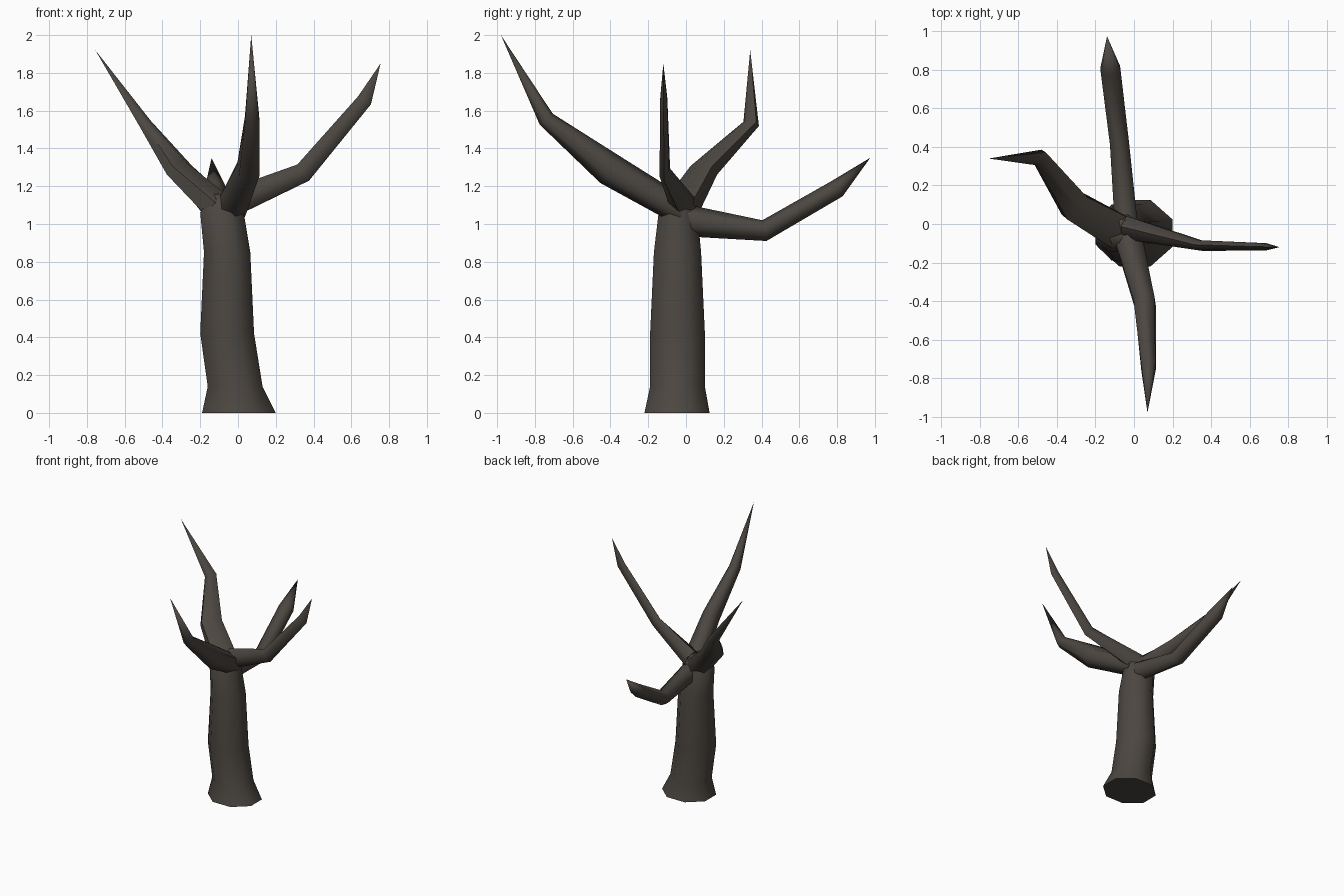
import bpy, bmesh, math
from mathutils import Vector

if "Cube" in bpy.data.objects:
    bpy.data.objects.remove(bpy.data.objects["Cube"])

bark = bpy.data.materials.new("dark_bark")
bark.diffuse_color = (0.072, 0.062, 0.052, 1)
bark.use_nodes = True
bark.node_tree.nodes["Principled BSDF"].inputs["Base Color"].default_value = bark.diffuse_color


def finish(name, bm):
    bmesh.ops.recalc_face_normals(bm, faces=bm.faces)
    mesh = bpy.data.meshes.new(name)
    bm.to_mesh(mesh)
    bm.free()
    mesh.materials.append(bark)
    obj = bpy.data.objects.new(name, mesh)
    bpy.context.collection.objects.link(obj)
    bpy.ops.object.select_all(action='DESELECT')
    obj.select_set(True)
    bpy.context.view_layer.objects.active = obj
    bpy.ops.object.shade_smooth_by_angle(angle=math.radians(65))
    return obj


def bridge(bm, a, b):
    n = len(a)
    for i in range(n):
        bm.faces.new((a[i], a[(i + 1) % n], b[(i + 1) % n], b[i]))


def trunk(name, sections, sides=8):
    """Stack of horizontal rings given as z, x min, x max, y min, y max."""
    bm = bmesh.new()
    rings = []
    grow = 1 / math.cos(math.pi / sides)
    for z, x0, x1, y0, y1 in sections:
        ring = []
        for i in range(sides):
            a = 2 * math.pi * (i + 0.5) / sides
            ring.append(bm.verts.new(((x0 + x1) / 2 + (x1 - x0) / 2 * grow * math.cos(a),
                                      (y0 + y1) / 2 + (y1 - y0) / 2 * grow * math.sin(a), z)))
        rings.append(ring)
    for a, b in zip(rings, rings[1:]):
        bridge(bm, a, b)
    bm.faces.new(rings[0])
    bm.faces.new(rings[-1])
    return finish(name, bm)


def branch(name, joints, tip, sides=6):
    """Bent tapering limb; joints are (centre, half width, half height)."""
    bm = bmesh.new()
    points = [Vector(j[0]) for j in joints] + [Vector(tip)]
    rings = []
    for i, (_, w, h) in enumerate(joints):
        ahead = (points[i + 1] - points[i]).normalized()
        behind = (points[i] - points[i - 1]).normalized() if i else ahead
        along = (ahead + behind).normalized()
        side = along.cross(Vector((0, 0, 1))).normalized()
        up = side.cross(along)
        ring = []
        for k in range(sides):
            a = math.pi / 2 + 2 * math.pi * k / sides
            ring.append(bm.verts.new(points[i] + side * (w * 1.15 * math.cos(a)) + up * (h * math.sin(a))))
        rings.append(ring)
    for a, b in zip(rings, rings[1:]):
        bridge(bm, a, b)
    bm.faces.new(rings[0])
    end = bm.verts.new(points[-1])
    for k in range(sides):
        bm.faces.new((rings[-1][k], rings[-1][(k + 1) % sides], end))
    return finish(name, bm)


# Trunk with flared foot and narrowing crown
trunk("trunk", [
    (0.00, -0.19, 0.20, -0.22, 0.125),
    (0.14, -0.16, 0.13, -0.19, 0.10),
    (0.42, -0.20, 0.085, -0.19, 0.10),
    (0.85, -0.18, 0.065, -0.17, 0.08),
    (1.06, -0.20, 0.03, -0.145, 0.06),
    (1.16, -0.14, 0.03, -0.10, 0.02),
])

# Four bare limbs
branch("front_branch", [((-0.04, -0.03, 1.07), 0.075, 0.075),
                        ((0.055, -0.405, 1.29), 0.055, 0.088),
                        ((0.075, -0.74, 1.555), 0.038, 0.045)], (0.07, -0.98, 2.0))
branch("right_branch", [((-0.04, -0.02, 1.11), 0.06, 0.075),
                        ((0.345, -0.112, 1.272), 0.026, 0.053),
                        ((0.67, -0.118, 1.655), 0.019, 0.04)], (0.755, -0.12, 1.85))
branch("left_branch", [((-0.10, -0.03, 1.08), 0.09, 0.09),
                       ((-0.31, 0.095, 1.285), 0.078, 0.06),
                       ((-0.49, 0.345, 1.53), 0.04, 0.035)], (-0.755, 0.34, 1.92))
branch("back_branch", [((-0.04, -0.01, 1.02), 0.06, 0.085),
                       ((-0.075, 0.415, 0.965), 0.05, 0.056),
                       ((-0.122, 0.80, 1.187), 0.052, 0.05)], (-0.14, 0.975, 1.35))
